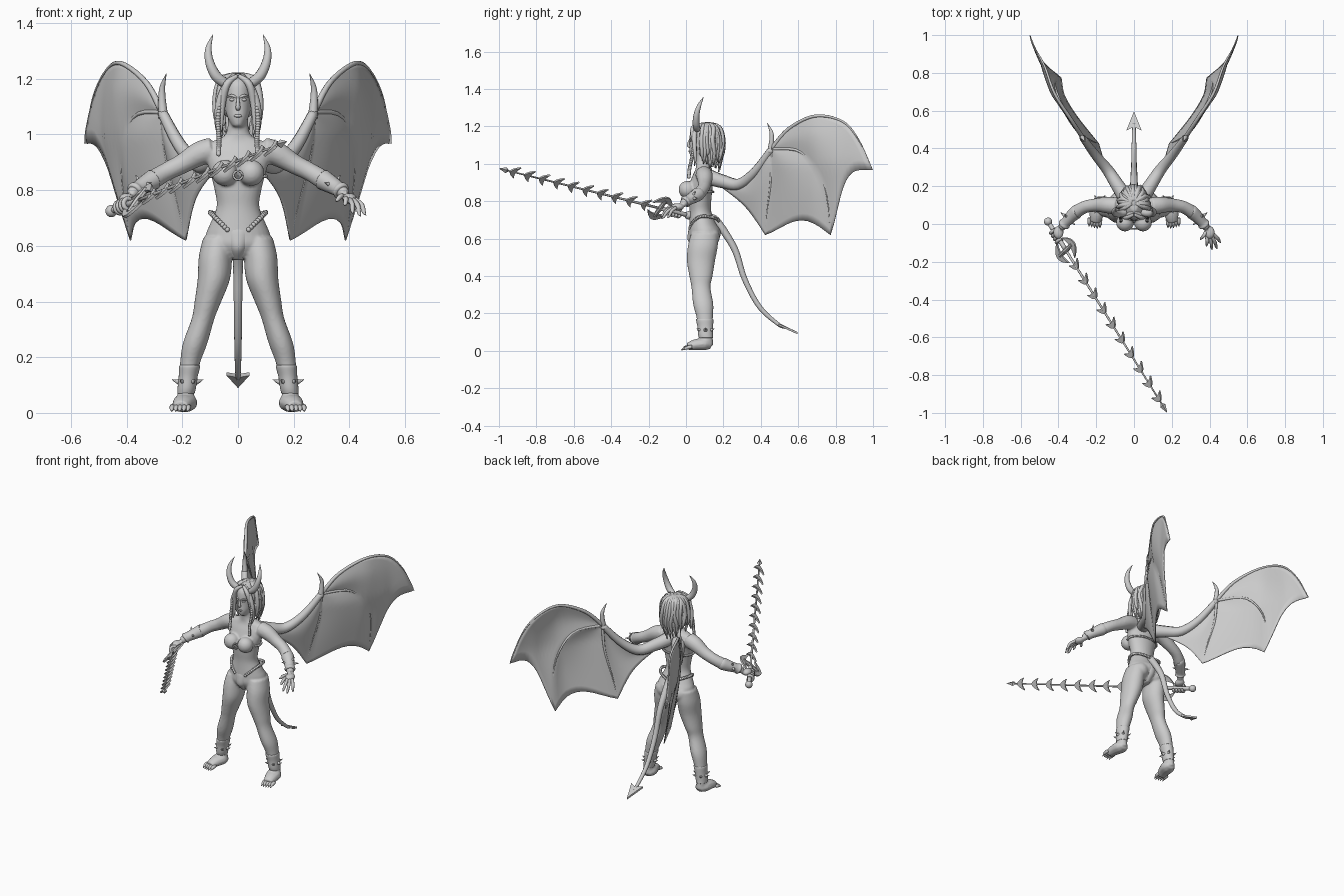
import bpy, bmesh, math, random
from mathutils import Vector, Matrix

random.seed(4)
if "Cube" in bpy.data.objects:
    bpy.data.objects.remove(bpy.data.objects["Cube"])
SIDES = (-1, 1)
grey = bpy.data.materials.new("plain_grey")
grey.use_nodes = True
grey.diffuse_color = (0.6, 0.6, 0.6, 1)
grey.node_tree.nodes["Principled BSDF"].inputs["Base Color"].default_value = (0.6, 0.6, 0.6, 1)


def finish(name, bm, smooth=True):
    bmesh.ops.recalc_face_normals(bm, faces=bm.faces)
    for f in bm.faces:
        f.smooth = smooth
    mesh = bpy.data.meshes.new(name)
    bm.to_mesh(mesh)
    bm.free()
    mesh.materials.append(grey)
    ob = bpy.data.objects.new(name, mesh)
    bpy.context.collection.objects.link(ob)
    return ob


def curve(keys, steps):
    """Smooth interpolation through keys of any dimension."""
    k = [keys[0]] + list(keys) + [keys[-1]]
    out = []
    for i in range(1, len(k) - 2):
        for j in range(steps):
            t = j / steps
            out.append([b + t * ((c - a) / 2 + t * (a - 2.5 * b + 2 * c - d / 2
                        + t * (1.5 * (b - c) + (d - a) / 2)))
                        for a, b, c, d in zip(*k[i - 1:i + 3])])
    return out + [list(keys[-1])]


def skin(bm, rings):
    vs = [[bm.verts.new(p) for p in r] for r in rings]
    n = len(vs[0])
    for a, b in zip(vs, vs[1:]):
        for i in range(n):
            bm.faces.new((a[i], a[(i + 1) % n], b[(i + 1) % n], b[i]))
    bm.faces.new(vs[0][::-1])
    bm.faces.new(vs[-1])


def tube(bm, keys, steps=5, sides=10, wide=1, mirror=1):
    """Round tube along (x, y, z, radius) keys."""
    pts = curve(keys, steps)
    pos = [Vector(p[:3]) for p in pts]
    rings, a = [], None
    for i, p in enumerate(pos):
        t = (pos[min(i + 1, len(pos) - 1)] - pos[max(i - 1, 0)]).normalized()
        if a is None:
            a = t.cross(Vector((0, 0, 1)))
            if a.length < 0.1:
                a = Vector((1, 0, 0))
        a = (a - t * a.dot(t)).normalized()
        b = a.cross(t)
        r = max(pts[i][3], 0.001)
        ring = []
        for j in range(sides):
            w = math.tau * j / sides
            q = p + a * (r * wide * math.cos(w)) + b * (r * math.sin(w))
            ring.append((q.x * mirror, q.y, q.z))
        rings.append(ring)
    skin(bm, rings)


def stack(bm, rows, mirror=1, steps=5, sides=28):
    """Level ellipses from (x, y, z, half width, half depth) rows."""
    ang = [math.tau * j / sides for j in range(sides)]
    skin(bm, [[(mirror * (x + rx * math.cos(w)), y + ry * math.sin(w), z) for w in ang]
              for x, y, z, rx, ry in curve(rows, steps)])


def ball(bm, c, r, seg=14):
    r = r if isinstance(r, tuple) else (r, r, r)
    bmesh.ops.create_uvsphere(bm, u_segments=seg, v_segments=max(seg * 2 // 3, 5), radius=1,
                              matrix=Matrix.Translation(c) @ Matrix.Diagonal((*r, 1)))


# Body: overlapping volumes fused by a remesh
bm = bmesh.new()
stack(bm, [(0, y, z, rx, ry) for z, y, rx, ry in (
    (.555, .09, .035, .05), (.6, .095, .112, .078), (.64, .1, .116, .084), (.68, .09, .1, .072),
    (.74, .078, .077, .058), (.8, .075, .084, .06), (.87, .077, .102, .065), (.93, .09, .118, .058),
    (.97, .095, .1, .045), (1, .09, .045, .037), (1.07, .085, .035, .036))])
stack(bm, [(0, .048, 1.028, .018, .022), (0, .068, 1.06, .037, .05), (0, .085, 1.1, .047, .066),
           (0, .09, 1.15, .051, .071), (0, .095, 1.19, .046, .065), (0, .1, 1.22, .02, .03)])
ARM = [(.09, .095, .945, .046), (.14, .1, .93, .044), (.2, .1, .895, .036), (.26, .09, .865, .033),
       (.31, .06, .835, .034), (.36, .01, .805, .025), (.385, -.02, .785, .021)]
for s in SIDES:
    stack(bm, [(.07, .1, .63, .055, .072), (.081, .09, .56, .06, .08), (.087, .08, .48, .058, .075),
               (.108, .08, .4, .048, .062), (.125, .08, .34, .041, .051), (.154, .092, .25, .044, .054),
               (.172, .1, .18, .036, .044), (.185, .105, .1, .03, .037), (.188, .11, .03, .03, .036)], s)
    tube(bm, [(.186, .135, .03, .02), (.188, .1, .036, .034), (.198, .05, .033, .03),
              (.206, .01, .022, .021)], wide=1.3, mirror=s)
    tube(bm, ARM, mirror=s, sides=16)
    ball(bm, (s * .4, -.045, .77), (.028, .036, .02))
    ball(bm, (s * .048, .007, .862), .047, 20)
    ball(bm, (s * .058, .128, .61), .053, 20)
body = finish("body", bm)
mod = body.modifiers.new("fuse", 'REMESH')
mod.mode, mod.voxel_size, mod.use_smooth_shade = 'VOXEL', .006, True
mod = body.modifiers.new("soften", 'SMOOTH')
mod.factor, mod.iterations = .5, 5

# Face
bm = bmesh.new()
tube(bm, [(0, .025, 1.14, .004), (0, .014, 1.11, .007), (0, .016, 1.095, .009), (0, .03, 1.09, .004)])
ball(bm, (0, .022, 1.067), (.015, .009, .006))
for s in SIDES:
    ball(bm, (s * .02, .028, 1.125), (.011, .008, .006))
    tube(bm, [(.006, .023, 1.133, .004), (.022, .024, 1.14, .005), (.038, .04, 1.136, .003)], mirror=s)
finish("face_features", bm)

# Hair: cap, ragged hanging locks and two front braids
bm = bmesh.new()
ball(bm, (0, .115, 1.135), (.07, .074, .088), 20)
for layer in range(2):
    for i in range(19):
        a = math.radians(-112 + 224 * i / 18)
        back = max(0, math.cos(a))
        k = random.uniform(.94, 1.06) - .12 * layer
        low = random.uniform(.985, 1.05) - .03 * back
        keys = []
        for h, z, r in ((.012, 1.218, .006), (.06, 1.195, .013), (.08, 1.13, .012),
                        (.077, 1.06, .011), (.066, low, .003)):
            b = a + random.uniform(-.12, .12)
            keys.append((h * k * math.sin(b), .11 + h * (k + .12 * back) * math.cos(b), z, r))
        tube(bm, keys, steps=4, sides=7)
for s in SIDES:
    for d in (0, .013):
        tube(bm, [(.004, .05 + d, 1.21, .008), (.04, .035 + d, 1.18, .013), (.056 + d, .045, 1.11, .012),
                  (.062 + d, .05, 1.03, .008), (.066, .045, .99, .002)], mirror=s)
    for x, y, z in curve([(.064, .045, 1.13), (.072, .035, 1.05), (.068, .02, .98), (.07, .015, .93)], 8):
        ball(bm, (s * x, y, z), (.009, .01, .009), 8)
finish("hair", bm)

for s in SIDES:
    tag = "left" if s > 0 else "right"
    # Horn
    bm = bmesh.new()
    tube(bm, [(.048, .06, 1.185, .018), (.08, .054, 1.212, .019), (.102, .056, 1.26, .016),
              (.106, .07, 1.31, .011), (.09, .094, 1.358, .001)], mirror=s, sides=12)
    finish(tag + "_horn", bm)

    # Toes with claws
    bm = bmesh.new()
    for i in range(5):
        x = .178 + .0145 * i
        y = .004 * abs(i - 1)
        tube(bm, [(x, .02 + y, .022, .01), (x + .001, -.002 + y, .018, .01), (x + .002, -.014 + y, .012, .006),
                  (x + .002, -.026 + y, .004, .001)], steps=3, sides=8, mirror=s)
    finish(tag + "_toes", bm)

    # Ankle cuff with spikes
    bm = bmesh.new()
    stack(bm, [(.187, .107, .07, .031, .038), (.184, .104, .09, .033, .04), (.179, .103, .13, .034, .042),
               (.174, .1, .165, .038, .046), (.173, .1, .172, .034, .042)], s)
    for i in range(6):
        w = math.tau * i / 6
        tube(bm, [(.181 + h * math.cos(w), .104 + h * math.sin(w), .112 + z, r)
                  for h, z, r in ((.03, 0, .012), (.042, .002, .006), (.056, .008, .001))], sides=8, mirror=s)
    finish(tag + "_ankle_cuff", bm)

    # Wrist bracer with rims and spikes
    bm = bmesh.new()
    tube(bm, [(.3, .066, .84, .034), (.306, .063, .837, .037), (.33, .042, .823, .033), (.36, .01, .805, .028),
              (.37, -.002, .798, .032), (.374, -.007, .794, .026)], sides=16, mirror=s)
    for dx, dy, dz in ((.02, .02, .035), (.04, .03, 0), (-.03, -.03, .01)):
        base = Vector((.345, .028, .815))
        tube(bm, [(*(base + Vector((dx, dy, dz)) * k), r) for k, r in ((.5, .01), (1.1, .001))],
             sides=8, mirror=s)
    finish(tag + "_bracer", bm)

# Open left hand
bm = bmesh.new()
for root, tip in (((.385, -.065, .77), (.385, -.12, .745)), ((.4, -.072, .766), (.414, -.138, .716)),
                  ((.414, -.068, .764), (.44, -.132, .706)), ((.422, -.055, .765), (.46, -.1, .71)),
                  ((.382, -.04, .775), (.35, -.085, .762))):
    a, b = Vector(root), Vector(tip)
    mid = a.lerp(b, .5) + Vector((.003, 0, .01))
    tube(bm, [(*a, .01), (*mid, .009), (*a.lerp(b, .8), .007), (*b, .001)], sides=8)
finish("left_fingers", bm)

# Weapon: grip, chain spine, crescent blades
start, end = Vector((-.455, .013, .725)), Vector((.175, -.998, .975))
axis = (end - start).normalized()
across = axis.cross(Vector((0, 0, 1))).normalized()
lift = across.cross(axis)
lateral = (lift - across).normalized()
normal = axis.cross(lateral)


def crescent(bm, c, forward, width, depth):
    """Flat moon bulging along forward, horns trailing behind."""
    wing = forward.cross(normal)
    n, edge = 12, []
    for sign, bulge in ((1, depth), (-1, depth * .3)):
        for i in range(n + (sign > 0)):
            u = sign * (-1 + 2 * i / n)
            edge.append(c + wing * (u * width) + forward * (bulge * (1 - u * u) - depth * .5))
    edge.pop(n + 1)
    skin(bm, [[p + normal * h for p in edge] for h in (-.005, .005)])


bm = bmesh.new()
tube(bm, [(*start, .012), (*start.lerp(end, .15), .012)], sides=10)
ball(bm, start, .022)
tube(bm, [(*start.lerp(end, .12), .007), (*start.lerp(end, .97), .004)], sides=8)
finish("weapon_shaft", bm)
bm = bmesh.new()
hub = start.lerp(end, .15)
for s in SIDES:
    crescent(bm, hub + lateral * (s * .055), lateral * s, .064, .056)
    tube(bm, [(*hub, .014), (*(hub + lateral * (s * .06)), .01)], sides=8)
for i in range(10):
    crescent(bm, start.lerp(end, .23 + .077 * i), axis, .04, .046)
tube(bm, [(*start.lerp(end, t), r) for t, r in ((.95, .003), (.965, .016), (1, .001))], steps=1, sides=4)
finish("weapon_blades", bm, False)

# Right hand gripping the weapon
bm = bmesh.new()
for i in range(4):
    c = start.lerp(end, .05 + .016 * i)
    tube(bm, [(*(c + lift * (.021 * math.cos(w)) + across * (.021 * math.sin(w))), .009)
              for w in (-.6, .3, 1.2, 2.1, 3, 3.9)], steps=3, sides=8)
finish("right_fingers", bm)

# Tail and its arrow tip
bm = bmesh.new()
tube(bm, [(0, .13, .71, .024), (0, .17, .685, .022), (0, .26, .545, .018), (0, .313, .385, .015),
          (0, .393, .235, .013), (0, .49, .145, .01), (0, .53, .125, .008)], sides=12)
finish("tail", bm)
bm = bmesh.new()
skin(bm, [[(x, y, z + h) for x, y, z in ((0, .597, .095), (.041, .495, .14), (0, .515, .133), (-.041, .495, .14))]
          for h in (-.006, .006)])
finish("tail_tip", bm, False)

# Beaded belt, chest chain, ring and briefs
bm = bmesh.new()
for i in range(64):
    a = math.tau * i / 64
    sx, cy = math.sin(a), math.cos(a)
    z = .62 + .1 * abs(sx) if cy > 0 else .69 + .03 * abs(sx)
    if cy < 0 or abs(sx) > .35:
        ball(bm, (.1 * sx, .095 - .08 * cy, z), .009, 8)
    if cy < .4:
        ball(bm, (.1 * sx, .077 - .068 * cy, .85), .007, 8)
finish("belt_and_chest_beads", bm)
bm = bmesh.new()
tube(bm, [(.016 * math.cos(w), -.025, .853 + .016 * math.sin(w), .004)
          for w in [math.tau * i / 16 for i in range(17)]], steps=1, sides=8)
finish("chest_ring", bm)
bm = bmesh.new()
stack(bm, [(0, .09, .55, .025, .045), (0, .092, .59, .045, .082), (0, .099, .64, .07, .087),
           (0, .094, .67, .085, .073)])
finish("briefs", bm)

# Wings: ribs spreading from the wrist in (y, z), membranes lofted between them
SPAN = [(.1, .03), (.2, .1), (.43, .255), (.69, .42), (.84, .475), (.93, .525), (1, .557)]
WRIST = (.457, 1.08)
RIBS = [[WRIST, (.55, 1.188), (.69, 1.256), (.835, 1.228), (.922, 1.13), (.997, .968)],
        [WRIST, (.62, 1.06), (.74, .88), (.773, .62)],
        [WRIST, (.455, .92), (.435, .75), (.425, .62)],
        [WRIST, (.37, .96), (.286, .892), (.2, .905), (.12, .93)]]


def place(y, z):
    for (y0, x0), (y1, x1) in zip(SPAN, SPAN[1:]):
        if y <= y1 or y1 == 1:
            x = x0 + (x1 - x0) * (y - y0) / (y1 - y0)
            break
    return Vector((x - .17 * max(0, 1 - z), y, z))


def along(path, u):
    f = min(max(u, 0), 1) * (len(path) - 1)
    i = min(int(f), len(path) - 2)
    return Vector(path[i]).lerp(Vector(path[i + 1]), f - i)


paths = [curve(r, 6) for r in RIBS]
for s in SIDES:
    tag = "left" if s > 0 else "right"
    bm = bmesh.new()
    for ra, rb in zip(paths, paths[1:]):
        grid = []
        for i in range(17):
            row = []
            for j in range(13):
                v = j / 12
                u = i / 16 * (1 - .6 * v * (1 - v))
                p = place(*along(ra, u).lerp(along(rb, u), v))
                p.x += .02 * math.sin(math.pi * v) * math.sin(math.pi * i / 20)
                row.append(bm.verts.new((p.x * s, p.y, p.z)))
            grid.append(row)
        for a, b in zip(grid, grid[1:]):
            for j in range(12):
                bm.faces.new((a[j], a[j + 1], b[j + 1], b[j]))
    bmesh.ops.remove_doubles(bm, verts=bm.verts, dist=.0005)
    wing = finish(tag + "_wing_membrane", bm)
    mod = wing.modifiers.new("thickness", 'SOLIDIFY')
    mod.thickness, mod.offset = .005, 0
    bm = bmesh.new()
    for (thick, thin), r in zip(((.012, .002), (.009, .002), (.009, .002), (.018, .042)), RIBS):
        tube(bm, [(*place(*p), thick + (thin - thick) * i / (len(r) - 1)) for i, p in enumerate(r)],
             mirror=s, sides=10)
    tube(bm, [(*place(y, z), r) for y, z, r in (
        (.45, 1.06, .018), (.458, 1.12, .014), (.456, 1.17, .01), (.434, 1.218, .001))], mirror=s)
    finish(tag + "_wing_bones", bm)
